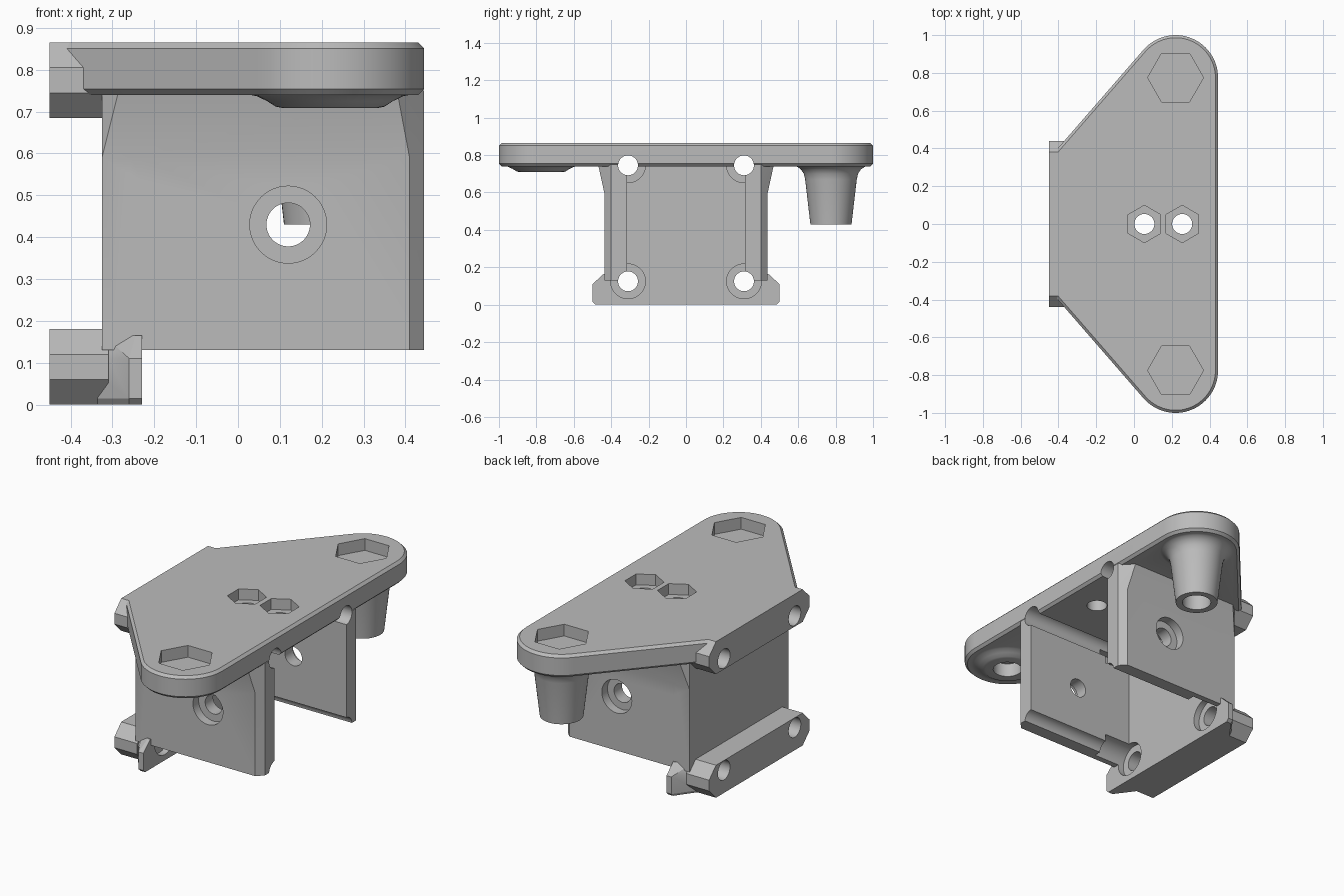
import bpy, bmesh, math
from mathutils import Vector

if "Cube" in bpy.data.objects:
    bpy.data.objects.remove(bpy.data.objects["Cube"])

grey = bpy.data.materials.new("plain grey")
grey.use_nodes = True
grey.diffuse_color = (0.5, 0.5, 0.5, 1)
grey.node_tree.nodes["Principled BSDF"].inputs["Base Color"].default_value = (0.5, 0.5, 0.5, 1)


def finish(name, bm):
    bmesh.ops.recalc_face_normals(bm, faces=bm.faces)
    mesh = bpy.data.meshes.new(name)
    bm.to_mesh(mesh)
    bm.free()
    mesh.materials.append(grey)
    obj = bpy.data.objects.new(name, mesh)
    bpy.context.collection.objects.link(obj)
    return obj


def hull(name, points, mirror=False, rim=0):
    """Convex solid around points, optionally mirrored in y, with a chamfered rim."""
    bm = bmesh.new()
    for x, y, z in points:
        bm.verts.new((x, y, z))
        if mirror:
            bm.verts.new((x, -y, z))
    bmesh.ops.convex_hull(bm, input=bm.verts)
    bmesh.ops.delete(bm, geom=[v for v in bm.verts if not v.link_faces], context='VERTS')
    bmesh.ops.dissolve_limit(bm, angle_limit=0.002, verts=bm.verts, edges=bm.edges)
    if rim:
        flat = [e for e in bm.edges if abs(e.verts[0].co.z - e.verts[1].co.z) < 1e-5]
        bmesh.ops.bevel(bm, geom=flat, offset=rim, segments=1, affect='EDGES')
    return finish(name, bm)


def rod(name, start, end, radius, sides=48, turn=0):
    """Straight prism or cylinder between two points on an axis."""
    a, b = Vector(start), Vector(end)
    rot = (b - a).to_track_quat('Z', 'Y')
    pts = []
    for i in range(sides):
        t = turn + math.tau * i / sides
        offset = rot @ Vector((math.cos(t), math.sin(t), 0)) * radius
        pts += [a + offset, b + offset]
    return hull(name, pts)


def lathe(name, centre, profile, sides=48):
    """Solid of revolution about a vertical axis, capped at both ends."""
    bm = bmesh.new()
    rings = []
    for r, z in profile:
        rings.append([bm.verts.new((centre[0] + r * math.cos(math.tau * i / sides),
                                    centre[1] + r * math.sin(math.tau * i / sides), z))
                      for i in range(sides)])
    for low, high in zip(rings, rings[1:]):
        for i in range(sides):
            j = (i + 1) % sides
            bm.faces.new((low[i], low[j], high[j], high[i]))
    bm.faces.new(rings[0])
    bm.faces.new(rings[-1])
    return finish(name, bm)


END_X, END_Y, END_R = 0.22, 0.775, 0.225
TOP, UNDER = 0.865, 0.74
solids, cutters = [], []

# Top plate with two rounded ends
outline = [(-0.43, 0.37), (-0.34, 0.38)]
for i in range(33):
    t = math.radians(144.5) * i / 32
    outline.append((END_X + END_R * math.cos(t), END_Y + END_R * math.sin(t)))
top_plate = hull("bracket", [(x, y, z) for x, y in outline for z in (UNDER, TOP)],
                 mirror=True, rim=0.014)

# Back wall and the two mounting rails behind it
solids.append(hull("back_wall", [(x, 0.435, z) for x in (-0.325, -0.23) for z in (0.13, 0.8)], True))
for name, base in (("lower_rail", 0), ("upper_rail", TOP - 0.18)):
    profile = [(0.38, 0), (0.44, 0.06), (0.44, 0.12), (0.38, 0.18)]
    solids.append(hull(name, [(x, y, base + z) for y, z in profile for x in (-0.45, -0.31)], True))

# Lower flange with pointed ears
flange = [(-0.34, 0.375, 0), (-0.26, 0.485, 0), (-0.23, 0.485, 0),
          (-0.32, 0.38, 0.165), (-0.245, 0.44, 0.165), (-0.23, 0.44, 0.165)]
for z in (0.015, 0.11):
    flange += [(-0.34, 0.39, z), (-0.26, 0.5, z), (-0.23, 0.5, z)]
solids.append(hull("lower_flange", flange, True))

# Side walls: straight below, flared where they meet the plate
low = [(-0.325, 0.315), (0.445, 0.315), (0.445, 0.4), (0.41, 0.435), (-0.325, 0.435)]
high = [(-0.325, 0.315), (0.445, 0.315), (0.445, 0.4), (0.38, 0.47), (-0.285, 0.47), (-0.325, 0.435)]
for s in (1, -1):
    for name, a, za, b, zb in (("side_wall", low, 0.13, low, 0.59), ("wall_flare", low, 0.59, high, 0.75)):
        solids.append(hull(name, [(x, s * y, za) for x, y in a] + [(x, s * y, zb) for x, y in b]))

# Bosses under the plate ends: one tall, one shallow
tall = [(0.11, 0.43), (0.138, 0.67), (0.145, 0.7), (0.16, 0.723), (0.18, 0.737), (0.2, 0.742), (0.2, 0.77)]
short = [(0.115, 0.709), (0.13, 0.712), (0.15, 0.725), (0.175, 0.737), (0.2, 0.742), (0.2, 0.77)]
solids.append(lathe("tall_boss", (END_X, END_Y), tall))
solids.append(lathe("short_boss", (END_X, -END_Y), short))

for s in (1, -1):
    # End hex pockets and blind bolt holes
    y = s * END_Y
    cutters.append(rod("hex_pocket", (END_X, y, 0.8), (END_X, y, 1), 0.148, 6))
    cutters.append(rod("boss_hole", (END_X, y, 0.3), (END_X, y, 0.785), 0.075))
    # Side wall holes with outer counterbores
    cutters.append(rod("side_hole", (0.12, s * 0.2, 0.43), (0.12, s * 0.6, 0.43), 0.052))
    cutters.append(rod("side_counterbore", (0.12, s * 0.385, 0.43), (0.12, s * 0.6, 0.43), 0.092))
    # Long mounting holes with wider pockets for the screw heads
    y = s * 0.31
    for z, roof in ((0.125, 1), (0.745, 0.755)):
        cutters.append(rod("mount_hole", (-0.6, y, z), (0.6, y, z), 0.053))
        pocket = []
        for i in range(48):
            t = math.tau * i / 48
            for x in (-0.265, -0.07):
                pocket.append((x, y + 0.093 * math.cos(t), min(roof, z + 0.093 * math.sin(t))))
        cutters.append(hull("head_pocket", pocket))

# Centre pair of hex pockets with through holes
for x in (0.055, 0.255):
    cutters.append(rod("nut_pocket", (x, 0, 0.805), (x, 0, 1), 0.099, 6, math.pi / 6))
    cutters.append(rod("nut_hole", (x, 0, 0.6), (x, 0, 1), 0.053))

# Fuse the parts, then cut the holes
helpers = solids + cutters
for part in helpers:
    part.hide_render = True
    mod = top_plate.modifiers.new(part.name, 'BOOLEAN')
    mod.operation = 'UNION' if part in solids else 'DIFFERENCE'
    mod.solver = 'EXACT'
    mod.object = part
graph = bpy.context.evaluated_depsgraph_get()
result = bpy.data.meshes.new_from_object(top_plate.evaluated_get(graph))
top_plate.modifiers.clear()
top_plate.data = result
for part in helpers:
    bpy.data.objects.remove(part)

bpy.ops.object.select_all(action='DESELECT')
top_plate.select_set(True)
bpy.context.view_layer.objects.active = top_plate
bpy.ops.object.shade_smooth_by_angle(angle=math.radians(25))
